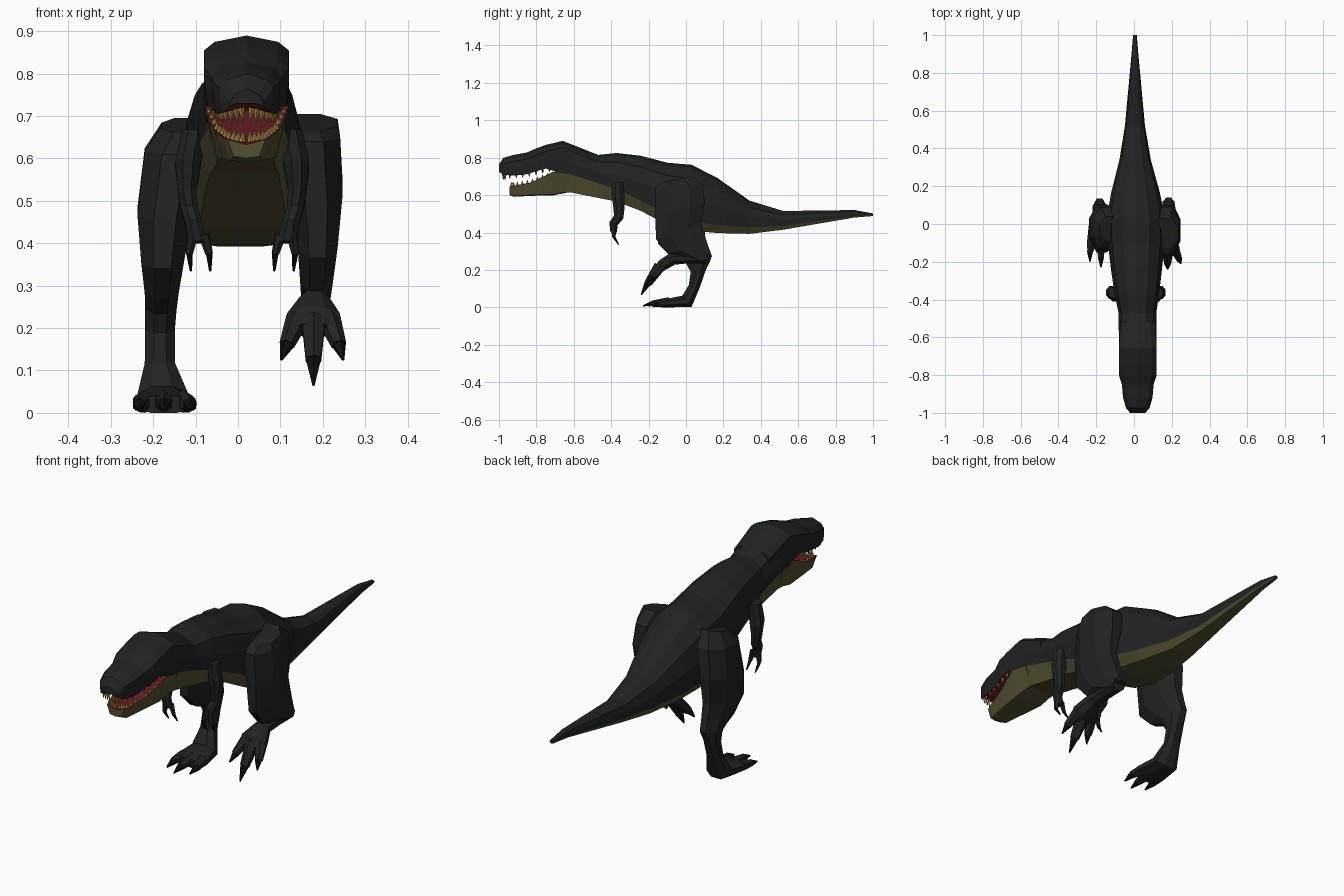
import bpy, bmesh, math
from mathutils import Vector


def mat(name, r, g, b):
    m = bpy.data.materials.new(name)
    m.diffuse_color = (r, g, b, 1)
    return m


DARK = mat("dark_hide", .014, .017, .0155)
KHAKI = mat("belly_hide", .085, .077, .031)
RED = mat("mouth_red", .13, .012, .016)
OCHRE = mat("tooth_ochre", .42, .24, .06)
BLACK = mat("claw_black", .005, .005, .005)


def finish(bm, name, mats):
    bmesh.ops.recalc_face_normals(bm, faces=bm.faces[:])
    me = bpy.data.meshes.new(name)
    bm.to_mesh(me)
    bm.free()
    for m in mats:
        me.materials.append(m)
    ob = bpy.data.objects.new(name, me)
    bpy.context.collection.objects.link(ob)
    return ob


def loft(bm, rings, accent=(), start_accent=False):
    """Skin a list of point rings; side strips listed in accent get material 1."""
    vs = [[bm.verts.new(p) for p in r] for r in rings]
    n = len(vs[0])
    for a, b in zip(vs, vs[1:]):
        for j in range(n):
            f = bm.faces.new((a[j], a[(j + 1) % n], b[(j + 1) % n], b[j]))
            f.material_index = 1 if j in accent else 0
    first = bm.faces.new(vs[0])
    first.material_index = 1 if start_accent else 0
    bm.faces.new(vs[-1])


def ring(y, cx, half):
    """Symmetric cross-section from its right half, top to bottom."""
    return ([(cx + x, y, z) for x, z in half] +
            [(cx - x, y, z) for x, z in reversed(half[1:-1])])


def limb(bm, stations):
    """Octagonal limb; station = front y,z, back y,z, centre x, half width."""
    rings = []
    for yf, zf, yb, zb, x, w in stations:
        c = Vector((x, (yf + yb) / 2, (zf + zb) / 2))
        d = Vector((0, (yf - yb) / 2, (zf - zb) / 2))
        r = []
        for k in range(8):
            a = math.radians(22.5 + 45 * k)
            s = 1 / math.cos(math.radians(22.5))
            r.append(c + d * math.cos(a) * s + Vector((w * math.sin(a) * s, 0, 0)))
        rings.append(r)
    loft(bm, rings)


def spike(bm, a, b, r1, r2, n=5, mi=0):
    a, b = Vector(a), Vector(b)
    m = (b - a).to_track_quat('Z', 'Y').to_matrix().to_4x4()
    m.translation = (a + b) / 2
    res = bmesh.ops.create_cone(bm, cap_ends=True, segments=n, radius1=r1,
                                radius2=r2, depth=(b - a).length, matrix=m)
    for f in {f for v in res["verts"] for f in v.link_faces}:
        f.material_index = mi


def toe(bm, a, b, c, r):
    spike(bm, a, b, r, r * .65, 6)
    spike(bm, b, c, r * .6, .003, 5, 1)


# Torso, neck and tail: y, top z, belly line z, bottom z, half width, centre x
body = [(-.70, .865, .725, .61, .094, .02), (-.62, .875, .71, .615, .10, .02),
        (-.47, .815, .665, .585, .10, .018), (-.37, .825, .63, .565, .118, .015),
        (-.24, .81, .57, .515, .135, .013), (-.10, .773, .50, .44, .15, .012),
        (.03, .762, .46, .41, .155, .01), (.17, .69, .44, .397, .128, .008),
        (.34, .57, .427, .393, .083, .006), (.52, .515, .435, .415, .053, .005),
        (.90, .52, .487, .48, .018, .005), (1.0, .502, .493, .488, .01, .005)]
rings = []
for y, t, k, b, w, cx in body:
    h = t - k
    rings.append(ring(y, cx, [(0, t), (.45 * w, t - .06 * h), (.85 * w, t - .25 * h),
                              (w, t - .6 * h), (.92 * w, k), (.68 * w, b), (0, b)]))
bm = bmesh.new()
loft(bm, rings, range(4, 8), True)
finish(bm, "body_and_tail", [DARK, KHAKI])

# Upper head: y, top z, lip z, half width
head = [(-1.0, .765, .725, .04), (-.975, .80, .708, .062), (-.92, .815, .704, .078),
        (-.85, .828, .712, .084), (-.80, .85, .728, .10), (-.75, .868, .742, .099),
        (-.66, .89, .715, .10), (-.52, .835, .70, .092)]
bm = bmesh.new()
loft(bm, [ring(y, .02, [(0, t), (.75 * w, t - .015), (w, t - .035),
                        (w, (t + b) / 2 - .01), (.93 * w, b), (0, b + .012)])
          for y, t, b, w in head], (4, 5))
finish(bm, "upper_head", [DARK, RED])

# Lower jaw: y, top z, bottom z, top half width, bottom half width
jaw = [(-.945, .645, .605, .045, .03), (-.92, .65, .595, .055, .04),
       (-.83, .667, .60, .076, .055), (-.71, .725, .603, .1, .07),
       (-.62, .71, .62, .098, .065)]
bm = bmesh.new()
loft(bm, [ring(y, .02, [(0, t - .012), (wt, t), (wb, b), (0, b - .004)])
          for y, t, b, wt, wb in jaw], (0, 5))
finish(bm, "lower_jaw", [KHAKI, RED])


# Teeth along both jaw lines
def along(path, t):
    i = min(int(t * (len(path) - 1)), len(path) - 2)
    return Vector(path[i]).lerp(Vector(path[i + 1]), t * (len(path) - 1) - i)


bm = bmesh.new()
upper = [(.012, -.978, .716), (.055, -.965, .71), (.075, -.85, .715), (.088, -.73, .738)]
lower = [(.01, -.935, .643), (.045, -.92, .65), (.068, -.83, .668), (.089, -.74, .708)]
for path, sign, length in ((upper, -1, .036), (lower, 1, .028)):
    for i in range(11):
        p = along(path, i / 10)
        ln = length * (1 - .5 * i / 10)
        for s in (-1, 1):
            q = Vector((.02 + s * p.x, p.y, p.z - sign * .004))
            spike(bm, q, q + Vector((-s * .003, 0, sign * ln)), .008, .001, 4)
finish(bm, "teeth", [OCHRE])

# Short two-fingered arms
for s, name in ((1, "right_arm"), (-1, "left_arm")):
    bm = bmesh.new()
    st = [(-.395, .668, -.335, .668, .115, .027), (-.398, .60, -.328, .57, .128, .03),
          (-.388, .53, -.33, .52, .13, .022), (-.385, .49, -.335, .475, .125, .02),
          (-.41, .455, -.365, .44, .115, .02), (-.405, .405, -.37, .40, .105, .022)]
    limb(bm, [(a, b, c, d, .01 + s * x, w) for a, b, c, d, x, w in st])
    for x0, x1 in ((.117, .125), (.09, .078)):
        toe(bm, (.01 + s * x0, -.388, .42), (.01 + s * x1, -.385, .375),
            (.01 + s * x1 * .97, -.36, .335), .014)
    finish(bm, name, [DARK, BLACK])

# Right leg, lifted in mid stride
bm = bmesh.new()
limb(bm, [(-.13, .665, .03, .705, .165, .07), (-.165, .64, .09, .655, .173, .068),
          (-.165, .50, .10, .56, .185, .062), (-.16, .365, .08, .45, .188, .047),
          (-.095, .29, .118, .33, .185, .038), (.03, .25, .14, .27, .183, .033)])
limb(bm, [(.13, .29, .10, .235, .183, .032), (0, .285, .01, .235, .182, .032),
          (-.085, .29, -.06, .228, .18, .036), (-.145, .25, -.11, .2, .178, .062),
          (-.17, .21, -.145, .18, .178, .058)])
toe(bm, (.178, -.14, .22), (.178, -.205, .125), (.178, -.24, .065), .032)
toe(bm, (.14, -.13, .22), (.115, -.185, .16), (.102, -.21, .125), .028)
toe(bm, (.215, -.13, .22), (.238, -.185, .16), (.248, -.21, .125), .028)
finish(bm, "right_leg", [DARK, BLACK])

# Left leg, standing
bm = bmesh.new()
limb(bm, [(-.09, .66, .04, .695, -.13, .05), (-.135, .61, .09, .63, -.15, .07),
          (-.15, .45, .105, .50, -.173, .064), (-.15, .34, .10, .38, -.178, .05),
          (-.08, .27, .12, .31, -.18, .04), (.0, .235, .135, .26, -.182, .037),
          (.025, .19, .108, .205, -.184, .035), (.015, .12, .075, .11, -.184, .036),
          (-.02, .062, .03, .002, -.177, .06), (-.09, .048, -.085, .0, -.174, .074),
          (-.13, .04, -.13, .0, -.174, .074)])
for x0, x1 in ((-.22, -.233), (-.175, -.175), (-.13, -.113)):
    reach = -.23 if x0 == -.175 else -.20
    toe(bm, (x0, -.09, .027), (x1, reach + .05, .019), (x1, reach, .008), .027)
finish(bm, "left_leg", [DARK, BLACK])
